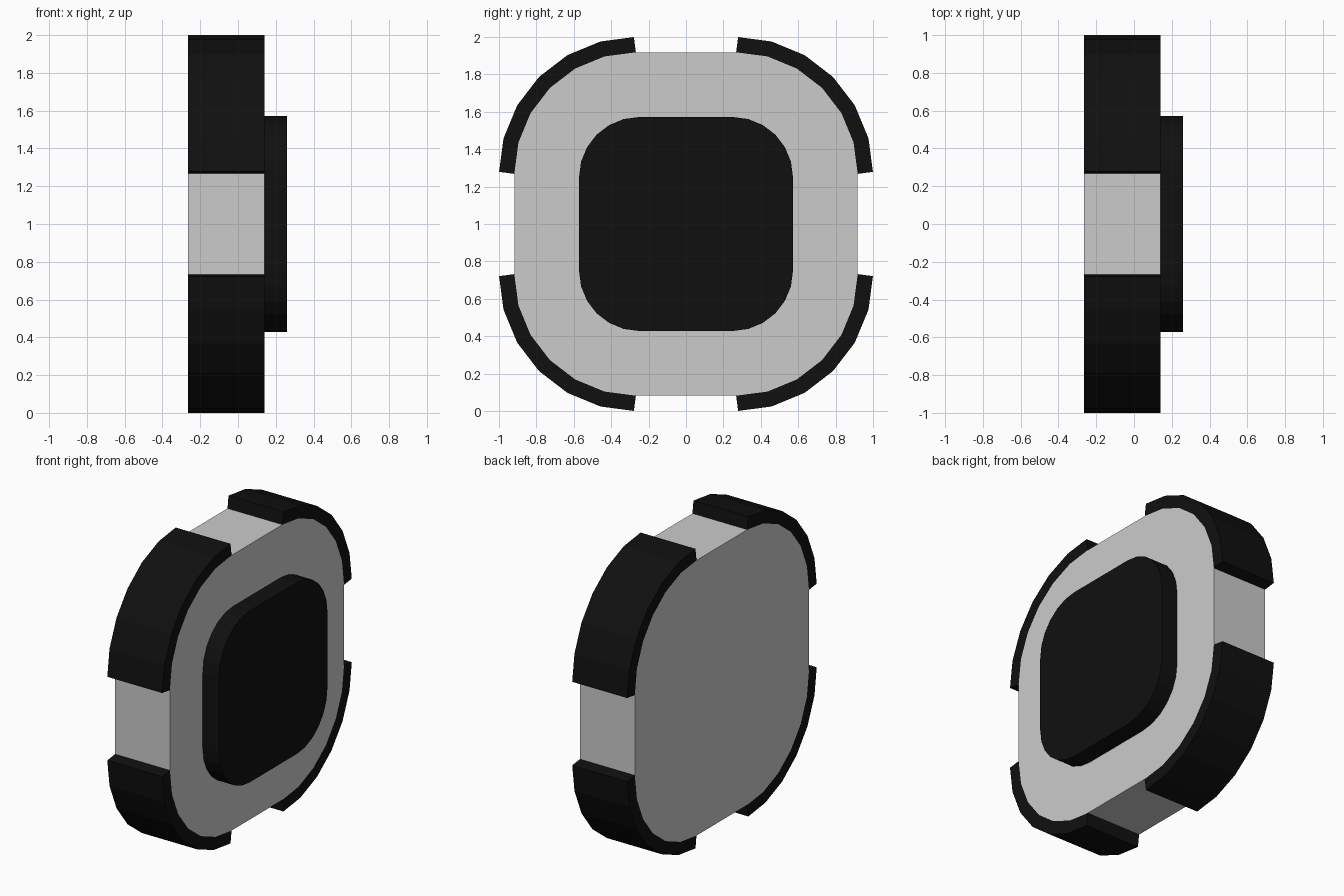
import bpy, bmesh
from math import cos, sin, pi

if "Cube" in bpy.data.objects:
    bpy.data.objects.remove(bpy.data.objects["Cube"])

BACK, FACE, PAD_FACE = -0.265, 0.14, 0.26   # depths along x
CZ = 1.0                                    # height of the centre

black = bpy.data.materials.new("black")
black.diffuse_color = (0.005, 0.005, 0.005, 1)
black.use_nodes = True
black.node_tree.nodes["Principled BSDF"].inputs["Base Color"].default_value = black.diffuse_color


def corner(q, c, r, n=6):
    """Points of one rounded corner in quadrant q (y, z about the centre)."""
    out = []
    for i in range(n + 1):
        a = i / n * pi / 2
        y, z = c + r * cos(a), c + r * sin(a)
        for _ in range(q):
            y, z = -z, y
        out.append((y, z))
    return out


def prism(name, outlines, x0, x1, mat=None):
    """Extrude closed (y, z) outlines along x."""
    bm = bmesh.new()
    for pts in outlines:
        face = bm.faces.new([bm.verts.new((x0, y, z + CZ)) for y, z in pts])
        ext = bmesh.ops.extrude_face_region(bm, geom=[face], use_keep_orig=True)
        verts = [g for g in ext["geom"] if isinstance(g, bmesh.types.BMVert)]
        bmesh.ops.translate(bm, verts=verts, vec=(x1 - x0, 0, 0))
    bmesh.ops.recalc_face_normals(bm, faces=bm.faces)
    me = bpy.data.meshes.new(name)
    bm.to_mesh(me)
    bm.free()
    ob = bpy.data.objects.new(name, me)
    bpy.context.collection.objects.link(ob)
    if mat:
        me.materials.append(mat)
    return ob


def rounded_square(c, r):
    return [p for q in range(4) for p in corner(q, c, r)]


def guard(q, c, r, t):
    """Corner strip of thickness t whose ends are square to the end segments."""
    inner = corner(q, c, r)
    outer = corner(q, c, r + t / cos(pi / 24))
    for end, nxt in ((0, 1), (-1, -2)):
        (ay, az), (by, bz) = inner[end], inner[nxt]
        dy, dz = by - ay, bz - az
        length = (dy * dy + dz * dz) ** 0.5
        s = 1 if end == 0 else -1
        outer[end] = (ay + s * dz / length * t, az - s * dy / length * t)
    return inner + outer[::-1]


# Main block
prism("body", [rounded_square(0.268, 0.65)], BACK, FACE)
# Raised pad on the +x face
prism("pad", [rounded_square(0.25, 0.322)], FACE, PAD_FACE, black)
# Four corner guards
prism("corner_guards", [guard(q, 0.268, 0.65, 0.082) for q in range(4)], BACK, FACE, black)
